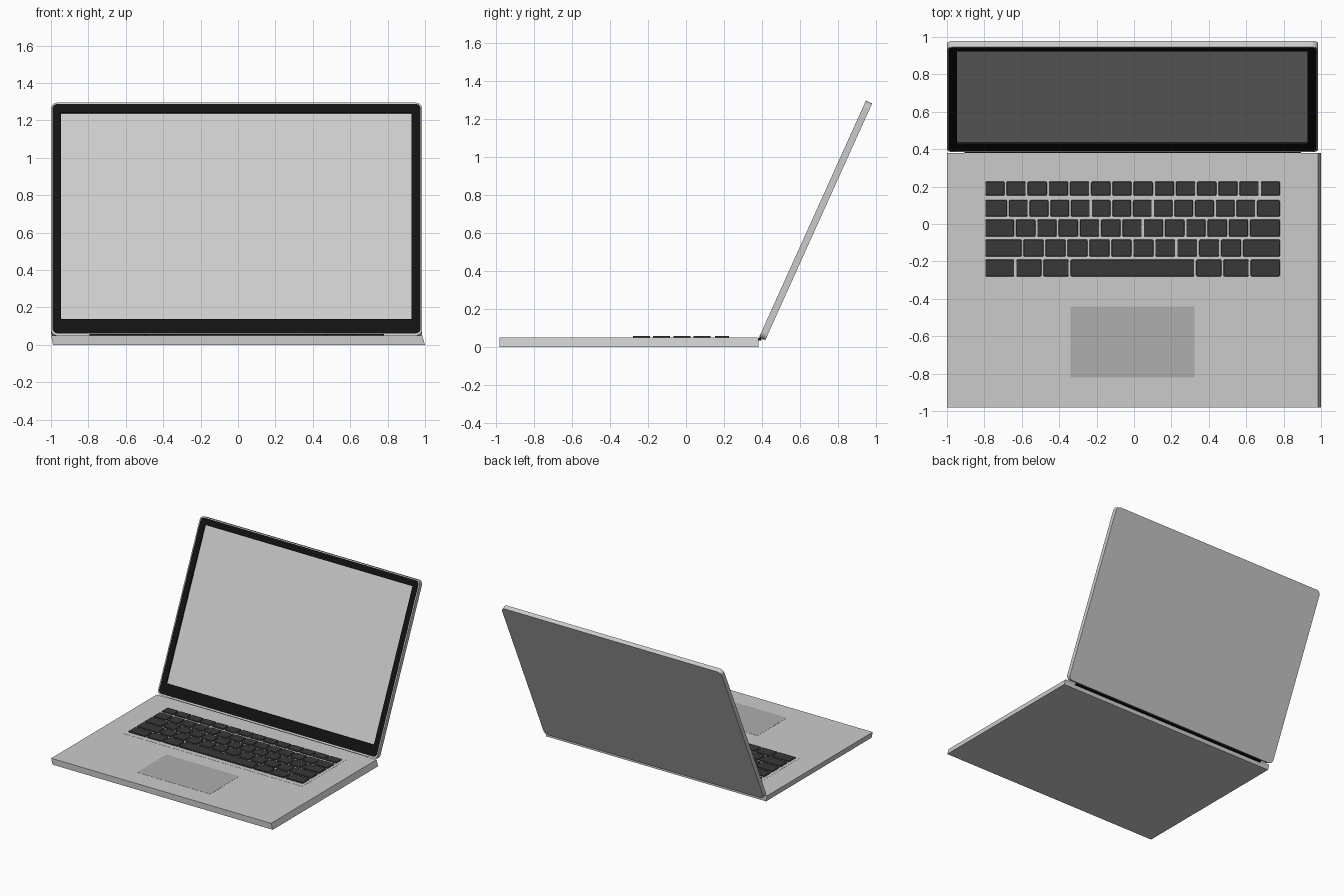
import bpy, bmesh, math

if "Cube" in bpy.data.objects:
    bpy.data.objects.remove(bpy.data.objects["Cube"])

CX = -0.0075                     # centre line of lid, keyboard and trackpad
TOP = 0.049                      # top of the base


def material(name, v):
    m = bpy.data.materials.new(name)
    m.diffuse_color = (v, v, v, 1)
    m.use_nodes = True
    m.node_tree.nodes["Principled BSDF"].inputs["Base Color"].default_value = m.diffuse_color
    return m


BLACK = material("bezel_black", 0.006)
KEY = material("key_dark", 0.04)
PAD = material("pad_grey", 0.42)


def finish(bm, name, mat=None):
    bmesh.ops.recalc_face_normals(bm, faces=bm.faces)
    me = bpy.data.meshes.new(name)
    bm.to_mesh(me)
    bm.free()
    ob = bpy.data.objects.new(name, me)
    bpy.context.collection.objects.link(ob)
    if mat:
        me.materials.append(mat)
    return ob


def rounded_rect(x0, x1, y0, y1, r, n=5):
    pts = []
    for k, (cx, cy) in enumerate([(x1 - r, y1 - r), (x0 + r, y1 - r),
                                  (x0 + r, y0 + r), (x1 - r, y0 + r)]):
        for i in range(n + 1):
            a = math.pi / 2 * (k + i / n)
            pts.append((cx + r * math.cos(a), cy + r * math.sin(a)))
    return pts


def loft(bm, sections, ring=False):
    """Join rounded rectangles (x0, x1, y0, y1, r, z); cap the ends or close into a ring."""
    loops = [[bm.verts.new((x, y, s[5])) for x, y in rounded_rect(*s[:5])]
             for s in sections]
    pairs = list(zip(loops, loops[1:]))
    if ring:
        pairs.append((loops[-1], loops[0]))
    for a, b in pairs:
        for i in range(len(a)):
            j = (i + 1) % len(a)
            bm.faces.new((a[i], a[j], b[j], b[i]))
    if not ring:
        bm.faces.new(loops[0])
        bm.faces.new(loops[-1])


def slab(name, x0, x1, y0, y1, z0, z1, r, mat=None):
    bm = bmesh.new()
    loft(bm, [(x0, x1, y0, y1, r, z0), (x0, x1, y0, y1, r, z1)])
    return finish(bm, name, mat)


# base, with slightly slanted sides
bm = bmesh.new()
bmesh.ops.create_cube(bm, size=1)
for v in bm.verts:
    upper = v.co.z > 0
    left, right = (-1.0, 0.985) if upper else (-0.989, 1.0)
    v.co = (right if v.co.x > 0 else left,
            0.38 if v.co.y > 0 else -0.98,
            TOP if upper else 0)
finish(bm, "base")

# keyboard bed and trackpad
slab("keyboard_bed", -0.82, 0.805, -0.32, 0.25, TOP - 0.01, TOP + 0.001, 0.01)
slab("trackpad", -0.339, 0.323, -0.82, -0.44, TOP - 0.01, TOP + 0.001, 0.006, PAD)

# keys: each row is (y0, y1, relative key widths)
KX0, KX1, GAP = -0.795, 0.78, 0.011
rows = [
    (0.152, 0.227, [1] * 14),
    (0.040, 0.128, [23.5] + [20.5] * 12 + [24.5]),
    (-0.067, 0.024, [30.5] + [21.1] * 11 + [31.5]),
    (-0.174, -0.083, [38] + [21.8] * 10 + [38.5]),
    (-0.280, -0.190, [30.7, 27, 27, 124.5, 27, 27, 31]),
]
bm = bmesh.new()
for y0, y1, widths in rows:
    unit = (KX1 - KX0 + GAP) / sum(widths)
    x = KX0
    for w in widths:
        e = x + w * unit - GAP
        loft(bm, [(x, e, y0, y1, 0.007, TOP - 0.005),
                  (x, e, y0, y1, 0.007, TOP + 0.007),
                  (x + 0.002, e - 0.002, y0 + 0.002, y1 - 0.002, 0.006, TOP + 0.009)])
        x += w * unit
finish(bm, "keys", KEY)

# lid parts are built flat with the screen facing up, then tilted about the hinge
W, L, T, D = 0.9925, 1.366, 0.036, 0.012
RIM = 0.008
outer = (-W, W, 0, L, 0.035)
inner = (-W + RIM, W - RIM, 0.012, L - RIM, 0.028)
window = (-0.938, 0.936, 0.098, 1.308, 0.002)
lid_parts = []

# lid shell with a raised rim around the bezel
bm = bmesh.new()
loft(bm, [outer + (-T,), outer + (0,), inner + (0,), inner + (-D - 0.003,)])
lid_parts.append(finish(bm, "lid_shell"))

# black frame around the screen
bm = bmesh.new()
loft(bm, [inner + (-D - 0.002,), inner + (-0.001,),
          window + (-0.001,), window + (-D - 0.002,)], ring=True)
lid_parts.append(finish(bm, "screen_bezel", BLACK))

# recessed screen
lid_parts.append(slab("screen", *window[:4], -D - 0.003, -D, 0.002))

for ob in lid_parts:
    ob.location = (CX, 0.384, 0.05)
    ob.rotation_euler = (math.radians(65.7), 0, 0)

# hinge bar closing the gap between base and lid
slab("hinge", CX - 0.9, CX + 0.9, 0.37, 0.398, 0.034, 0.046, 0.003, BLACK)
